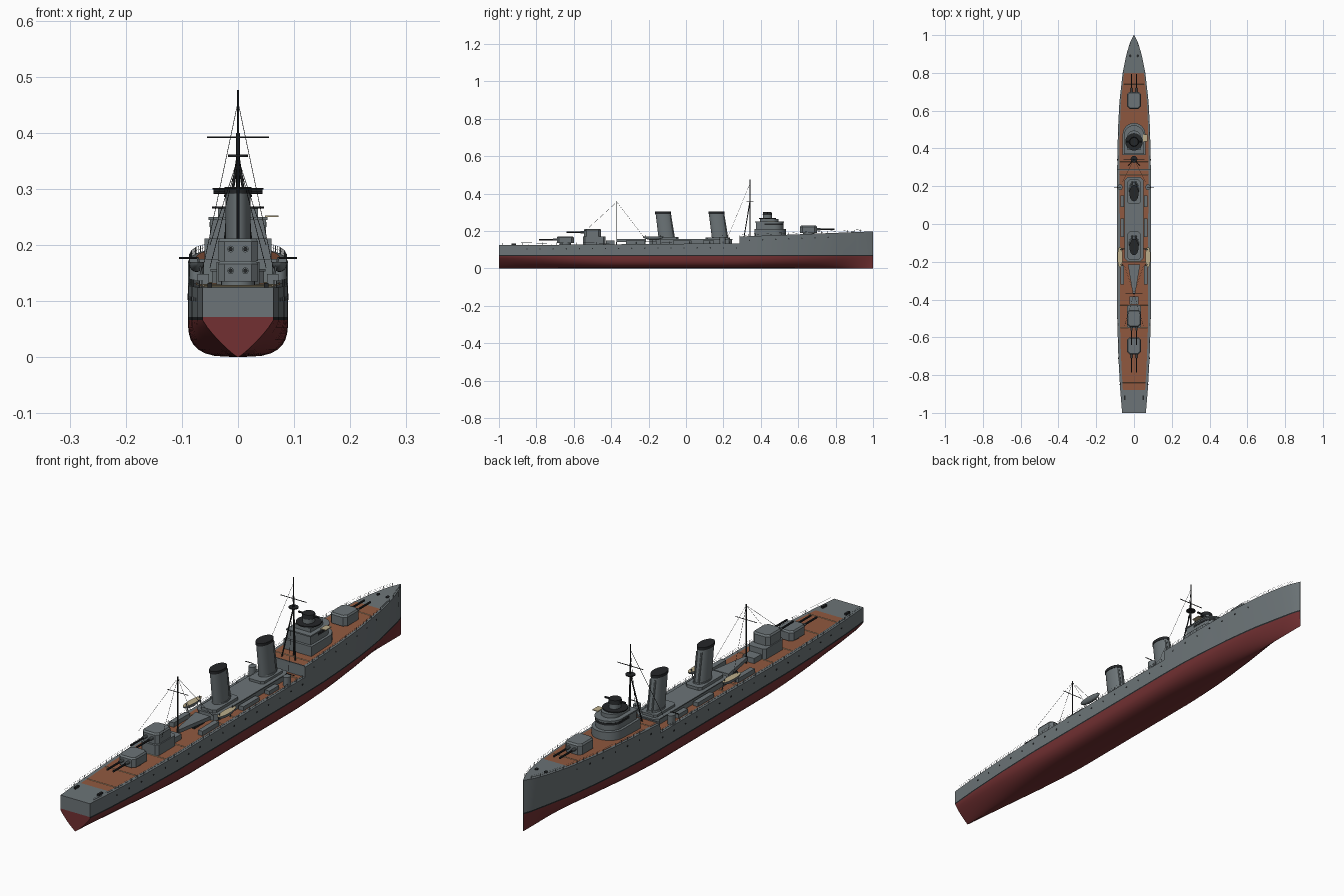
import bpy, bmesh, math
from mathutils import Vector

cube = bpy.data.objects.get("Cube")
if cube:
    bpy.data.objects.remove(cube, do_unlink=True)


def material(name, r, g, b):
    m = bpy.data.materials.new(name)
    m.use_nodes = True
    m.diffuse_color = (r, g, b, 1)
    node = next(n for n in m.node_tree.nodes if n.type == 'BSDF_PRINCIPLED')
    node.inputs["Base Color"].default_value = (r, g, b, 1)
    node.inputs["Roughness"].default_value = 0.7
    return m


grey = material("ship grey", .15, .175, .185)
red = material("antifouling red", .17, .03, .032)
wood = material("deck wood", .28, .1, .05)
dark = material("dark metal", .018, .02, .022)
tan = material("pale tan", .5, .42, .26)


def finish(name, bm, *mats):
    bmesh.ops.recalc_face_normals(bm, faces=bm.faces)
    mesh = bpy.data.meshes.new(name)
    bm.to_mesh(mesh)
    bm.free()
    for m in mats:
        mesh.materials.append(m)
    ob = bpy.data.objects.new(name, mesh)
    bpy.context.collection.objects.link(ob)
    return ob


def prism(name, mat, outline, z0, z1, taper=1.0, lean=0.0, top=None):
    """Extrude a plan outline; taper the top about its centre, lean it along y."""
    bm = bmesh.new()
    cx = sum(p[0] for p in outline) / len(outline)
    cy = sum(p[1] for p in outline) / len(outline)
    low = [bm.verts.new((x, y, z0)) for x, y in outline]
    high = [bm.verts.new((cx + (x - cx) * taper, cy + (y - cy) * taper + lean, z1)) for x, y in outline]
    n = len(outline)
    for i in range(n):
        j = (i + 1) % n
        bm.faces.new((low[i], low[j], high[j], high[i]))
    bm.faces.new(low)
    cap = bm.faces.new(high)
    if top:
        cap.material_index = 1
    return finish(name, bm, mat, *([top] if top else []))


def rect(x, y, hx, hy, c=0.0):
    """Rectangle outline with corners cut by c."""
    if not c:
        return [(x - hx, y - hy), (x + hx, y - hy), (x + hx, y + hy), (x - hx, y + hy)]
    return [(x + sx * (hx - a), y + sy * (hy - b)) for sx, sy, a, b in
            ((-1, -1, c, 0), (1, -1, c, 0), (1, -1, 0, c), (1, 1, 0, c),
             (1, 1, c, 0), (-1, 1, c, 0), (-1, 1, 0, c), (-1, -1, 0, c))]


def oval(x, y, rx, ry, n=24):
    return [(x + rx * math.cos(i * math.tau / n), y + ry * math.sin(i * math.tau / n)) for i in range(n)]


def round_front(hx, y0, y1, n=14):
    """Square at y0, rounded at y1."""
    arc = [(hx * math.cos(i * math.pi / n), y1 - hx + hx * math.sin(i * math.pi / n)) for i in range(n + 1)]
    return [(-hx, y0), (hx, y0)] + arc


def rods(name, mat, pairs, r, sides=6):
    """Straight round bars, all in one object."""
    bm = bmesh.new()
    for a, b in pairs:
        a, b = Vector(a), Vector(b)
        turn = (b - a).to_track_quat('Z', 'Y').to_matrix().to_4x4()
        turn.translation = (a + b) / 2
        bmesh.ops.create_cone(bm, cap_ends=True, segments=sides, radius1=r, radius2=r,
                              depth=(b - a).length, matrix=turn)
    return finish(name, bm, mat)


def table(keys, y):
    for (a, u), (b, v) in zip(keys, keys[1:]):
        if y <= b:
            return u + (v - u) * (y - a) / (b - a)
    return keys[-1][1]


# Hull form: half beam, underwater fullness and deck height along the length
BREAK = .285
BEAM = [(-1, .063), (-.88, .073), (-.7, .083), (-.5, .089), (.3, .089), (.5, .085), (.65, .077),
        (.8, .06), (.9, .04), (.96, .021), (1, .001)]
FULL = [(-1, 1.15), (-.75, 1.7), (-.4, 3), (.25, 3), (.6, 1.9), (.85, 1.2), (1, 1)]
FLARE = [(-1, 1), (.4, 1), (.75, .85), (.95, .62), (1, .8)]
WATER = .066


def beam(y):
    return table(BEAM, y)


def deck(y):
    return .124 + .008 * min(1, y + 1) if y <= BREAK else .17 + .028 * (y - BREAK) / (1 - BREAK)


def section(y):
    b, n = beam(y), table(FULL, y)
    w = b * table(FLARE, y)
    pts = []
    for i in range(1, 9):
        t = (i / 8) ** 1.6
        pts.append((w * (1 - (1 - t) ** n) ** (1 / n), WATER * t))
    pts.append((w + (b - w) * .06, WATER + .006))
    pts.append((b, deck(y)))
    return [(-x, z) for x, z in reversed(pts)] + [(0, 0)] + pts


stations = sorted([-1 + i * .04 for i in range(51)] + [BREAK, BREAK + .0005, .98, .99])
bm = bmesh.new()
rings = [[bm.verts.new((x, y, z)) for x, z in section(y)] for y in stations]
for r0, r1 in zip(rings, rings[1:]):
    n = len(r0)
    for i in range(n):
        j = (i + 1) % n
        f = bm.faces.new((r0[i], r0[j], r1[j], r1[i]))
        level = min(i, n - 2 - i)
        f.material_index = 0 if i == n - 1 or level == 0 else 2 if level == 1 else 1
centre = len(rings[0]) // 2
side = [v for v in rings[0]]
bm.faces.new([side[0], side[1], side[-2], side[-1]])
bm.faces.new(side[1:-1]).material_index = 1
bm.faces.new(rings[-1])
finish("hull", bm, grey, red, dark)

# Planked decks inside a grey margin
for name, a, b in (("main_deck", -.88, BREAK - .002), ("forecastle_deck", BREAK + .005, .8)):
    bm = bmesh.new()
    rows = []
    for i in range(25):
        y = a + (b - a) * i / 24
        w = beam(y) - .014 + .008 * max(0, y)
        rows.append([bm.verts.new((s * w, y, deck(y) + .001)) for s in (-1, 1)])
    for p, q in zip(rows, rows[1:]):
        bm.faces.new((p[0], p[1], q[1], q[0]))
    finish(name, bm, wood)
rods("deck_joints", tan, [((-beam(y) + .015, y, deck(y) + .001), (beam(y) - .015, y, deck(y) + .001))
                          for y in (-.84, -.72, -.55, -.43, -.2, -.13, .26, .33, .74)], .0013, 4)

# Portholes along both sides
ports = []
for s in (-1, 1):
    for i in range(24):
        y = -.85 + i * .07
        z = deck(y) - .022
        x = beam(y) * (1 - (1 - table(FLARE, y)) * .2)
        ports.append(((s * (x - .006), y, z), (s * (x + .001), y, z)))
rods("portholes", dark, ports, .0035, 8)

# Guard rails
wires, posts = [], []
for a, b in ((-.98, .27), (.3, .97)):
    n = int((b - a) / .035)
    ys = [a + (b - a) * i / n for i in range(n + 1)]
    for s in (-1, 1):
        pts = [Vector((s * (beam(y) - .002), y, deck(y))) for y in ys]
        posts += [(p, p + Vector((0, 0, .012))) for p in pts]
        for h in (.006, .012):
            wires += [(p + Vector((0, 0, h)), q + Vector((0, 0, h))) for p, q in zip(pts, pts[1:])]
rods("rail_posts", grey, posts, .0006, 4)
rods("rail_wires", grey, wires, .0003, 3)


# Twin gun turrets
def turret(name, y, z, d, h):
    prism(name + "_ring", grey, oval(0, y, .03, .03), z - .012, z + .004)
    prism(name + "_house", grey, rect(0, y, .036, .045, .012), z, z + h - .006)
    prism(name + "_roof", grey, rect(0, y, .036, .045, .012), z + h - .006, z + h, .88)
    g = z + h * .52
    rods(name + "_barrels", dark, [((s * .013, y + d * .03, g), (s * .013, y + d * .14, g)) for s in (-1, 1)], .0038, 10)
    rods(name + "_sleeves", grey, [((s * .013, y + d * .03, g), (s * .013, y + d * .065, g)) for s in (-1, 1)], .006, 10)


turret("fore_turret", .655, deck(.655) + .004, 1, .04)
turret("upper_aft_turret", -.5, .172, -1, .04)
turret("lower_aft_turret", -.645, .135, -1, .037)
prism("aft_deckhouse", grey, rect(0, -.49, .038, .06, .01), .125, .17)
prism("aft_locker", grey, rect(0, -.405, .025, .022), .125, .15)

# Bridge, stacked from the forecastle
prism("bridge_base", grey, round_front(.06, .365, .535), .165, .212)
prism("bridge_house", grey, round_front(.05, .375, .52), .212, .247)
prism("bridge_windows", dark, round_front(.051, .42, .521), .232, .241)
prism("bridge_rim", grey, round_front(.053, .37, .523), .245, .25)
prism("bridge_top", grey, round_front(.036, .395, .495), .25, .265)
prism("director_platform", dark, oval(0, .435, .046, .046), .265, .269)
prism("director_drum", grey, oval(0, .435, .02, .024), .269, .286)
prism("director_head", dark, oval(0, .435, .025, .025), .286, .302, .9)
rods("rangefinder", dark, [((-.044, .435, .295), (.044, .435, .295))], .004, 8)
prism("bridge_wing", tan, rect(.06, .455, .012, .018), .25, .253)

# Midship house and funnel casings
prism("midship_house", grey, rect(0, .025, .046, .22, .015), .125, .155)
prism("house_roof", grey, rect(0, .025, .049, .223, .015), .153, .157)
prism("aft_casing", grey, rect(0, -.115, .034, .075, .01), .156, .168)
prism("fore_casing", grey, rect(0, .17, .034, .065, .01), .156, .166)
for name, y in (("fore_funnel", .182), ("aft_funnel", -.103)):
    prism(name, grey, oval(0, y, .023, .042), .15, .296, .98, -.019)
    prism(name + "_cap", dark, oval(0, y - .019, .0245, .043), .292, .303)
    prism(name + "_collar", grey, oval(0, y, .028, .047), .156, .172, .9)
    rods(name + "_pipes", grey, [((s * .01, y + .042, .156), (s * .01, y + .021, .285)) for s in (-1, 1)], .003)

# Side lockers, boats and light guns, mirrored
for s, tag in ((1, "left"), (-1, "right")):
    for i, (y, half) in enumerate(((-.27, .05), (-.02, .05), (.12, .03))):
        prism(f"{tag}_locker_{i}", grey, rect(s * .062, y, .01, half), .125, .148)
    bm = bmesh.new()
    bmesh.ops.create_uvsphere(bm, u_segments=20, v_segments=12, radius=1)
    bmesh.ops.delete(bm, geom=[v for v in bm.verts if v.co.z > .01], context='VERTS')
    bmesh.ops.holes_fill(bm, edges=[e for e in bm.edges if e.is_boundary], sides=0)
    for f in bm.faces:
        f.material_index = int(f.calc_center_median().z > -.01)
    boat = finish(tag + "_boat", bm, grey, tan)
    boat.scale = (.014, .055, .018)
    boat.location = (s * .074, -.175, .17)
    rods(tag + "_davits", grey, [((s * .06, y, .13), (s * .072, y, .178)) for y in (-.215, -.135)], .002)
    prism(tag + "_gun_tub", grey, oval(s * .074, .195, .013, .016, 16), .128, .168)
    rods(tag + "_light_gun", dark, [((s * .07, .195, .177), (s * .105, .195, .177))], .0018)
    prism(tag + "_hawse", dark, oval(s * .02, .89, .006, .008, 10), .19, deck(.89) + .003)
    prism(tag + "_bollard", dark, rect(s * .05, -.92, .004, .012), .12, .132)

# Tapered aft platform on its trestle
prism("aft_platform", grey, [(-.006, -.37), (.006, -.37), (.032, -.215), (-.032, -.215)], .142, .156)
prism("platform_trestle", dark, rect(0, -.26, .016, .03), .125, .143)
prism("breakwater", grey, rect(0, BREAK + .002, .086, .002), .165, .175)

# Masts, yards and rigging
rods("foremast", dark, [((0, .342, .165), (0, .342, .4))], .0032, 8)
rods("fore_topmast", dark, [((0, .342, .39), (0, .342, .476))], .0016)
rods("foremast_legs", dark, [((s * .03, .31, .165), (0, .342, .36)) for s in (-1, 1)], .0026)
prism("lookout", dark, oval(0, .342, .018, .018, 16), .357, .361)
rods("fore_yard", dark, [((-.055, .342, .392), (.055, .342, .392))], .0016)
rods("aft_mast", dark, [((0, -.37, .125), (0, -.37, .36))], .0024, 8)
rods("aft_yard", dark, [((-.045, -.37, .3), (.045, -.37, .3))], .0014)
stays = [((0, .342, .455), (s * .06, .225, .17)) for s in (-1, 1)]
stays += [((0, -.37, .355), (s * .05, y, z)) for s in (-1, 1) for y, z in ((-.54, .2), (-.22, .16))]
rods("rigging", dark, stays, .0006, 4)

# Smooth round forms, keep edges sharp
bpy.ops.object.select_all(action='DESELECT')
for ob in bpy.context.scene.objects:
    if ob.type == 'MESH':
        ob.select_set(True)
        bpy.context.view_layer.objects.active = ob
bpy.ops.object.shade_smooth_by_angle(angle=math.radians(32))
